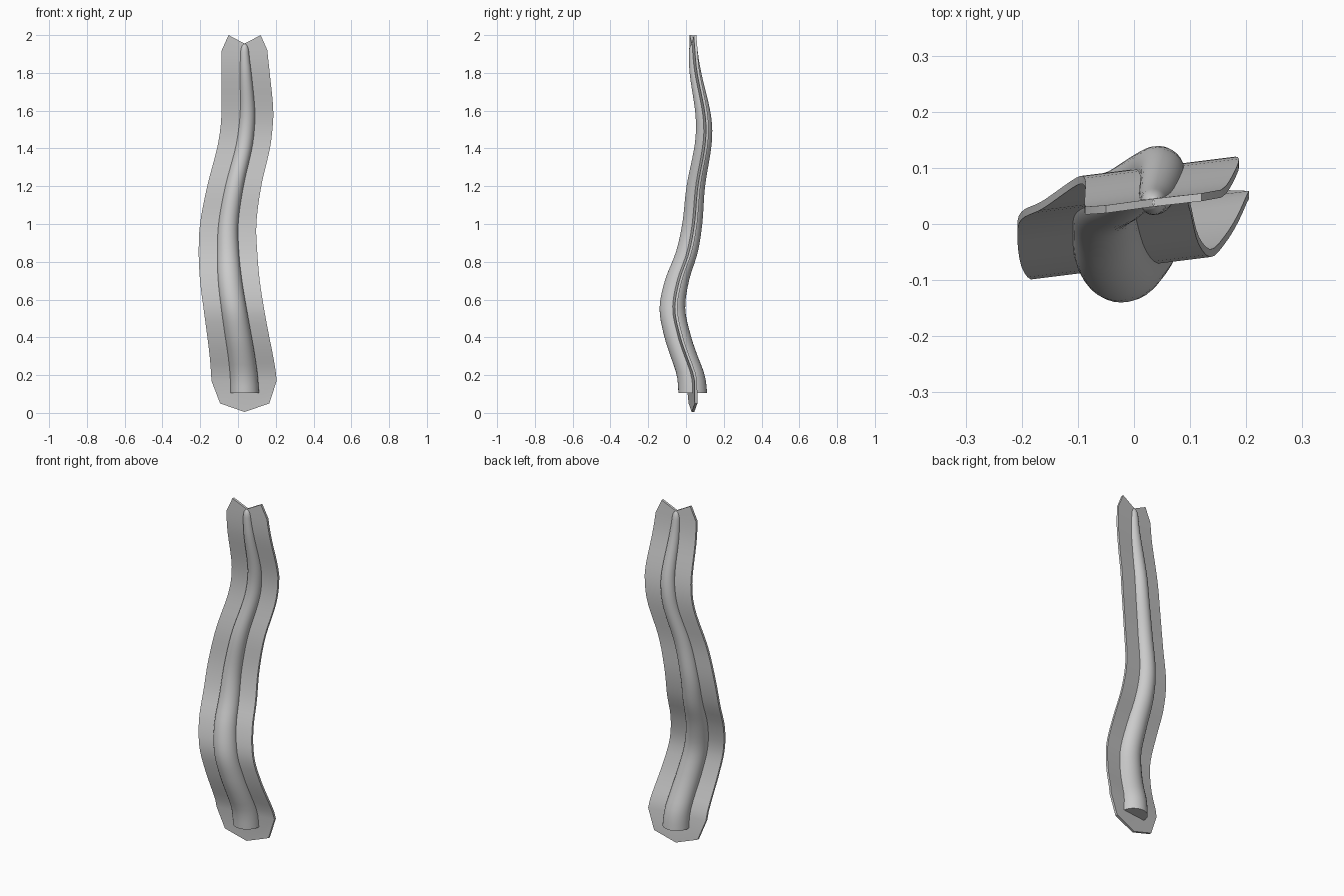
import bpy, bmesh, math

if "Cube" in bpy.data.objects:
    bpy.data.objects.remove(bpy.data.objects["Cube"])

# Spine stations: z, centre x, centre y, body radius, fin half width
SPINE = [
    (0.0, 0.035, 0.037, 0.076, 0.174), (0.1, 0.035, 0.036, 0.076, 0.174),
    (0.2, 0.030, 0.025, 0.074, 0.172), (0.3, 0.018, -0.010, 0.072, 0.168),
    (0.4, 0.002, -0.043, 0.071, 0.164), (0.55, -0.022, -0.072, 0.068, 0.160),
    (0.7, -0.043, -0.048, 0.064, 0.158), (0.85, -0.053, 0.004, 0.058, 0.155),
    (1.0, -0.052, 0.033, 0.053, 0.149), (1.2, -0.020, 0.052, 0.049, 0.143),
    (1.4, 0.029, 0.088, 0.045, 0.140), (1.5, 0.044, 0.096, 0.043, 0.138),
    (1.6, 0.050, 0.088, 0.040, 0.137), (1.8, 0.040, 0.050, 0.031, 0.128),
    (1.9, 0.035, 0.040, 0.024, 0.122), (2.0, 0.035, 0.037, 0.020, 0.115),
]


def sample(z):
    """Smooth (Hermite) interpolation of the spine table at height z."""
    z = min(max(z, 0.0), 2.0)
    i = max(k for k in range(len(SPINE) - 1) if SPINE[k][0] <= z)
    a, b = SPINE[i], SPINE[i + 1]
    p, q = SPINE[max(i - 1, 0)], SPINE[min(i + 2, len(SPINE) - 1)]
    h = b[0] - a[0]
    t = (z - a[0]) / h
    out = []
    for c in range(1, 5):
        m0 = (b[c] - p[c]) / (b[0] - p[0]) * h
        m1 = (q[c] - a[c]) / (q[0] - a[0]) * h
        out.append((2*t**3 - 3*t*t + 1) * a[c] + (t**3 - 2*t*t + t) * m0
                   + (3*t*t - 2*t**3) * b[c] + (t**3 - t*t) * m1)
    return out


def finish(bm, name):
    bmesh.ops.recalc_face_normals(bm, faces=bm.faces)
    mesh = bpy.data.meshes.new(name)
    bm.to_mesh(mesh)
    bm.free()
    ob = bpy.data.objects.new(name, mesh)
    bpy.context.collection.objects.link(ob)
    bpy.ops.object.select_all(action='DESELECT')
    bpy.context.view_layer.objects.active = ob
    ob.select_set(True)
    bpy.ops.object.shade_smooth_by_angle(angle=math.radians(35))
    return ob


# Tapered round body with a flat foot and a rounded tip
BASE, TIP, SIDES = 0.105, 1.957, 32
bm = bmesh.new()
levels = [BASE + (1.91 - BASE) * i / 48 for i in range(49)] + [1.925, 1.938, 1.948, 1.954]
rings = []
for z in levels:
    cx, cy, r, _ = sample(z)
    if z > 1.91:
        r *= math.sqrt(1 - ((z - 1.91) / (TIP - 1.91)) ** 2)
    rings.append([bm.verts.new((cx + r * math.cos(2 * math.pi * k / SIDES),
                                cy + r * math.sin(2 * math.pi * k / SIDES), z))
                  for k in range(SIDES)])
tip = bm.verts.new((*sample(TIP)[:2], TIP))
for lo, hi in zip(rings, rings[1:]):
    for k in range(SIDES):
        n = (k + 1) % SIDES
        bm.faces.new((lo[k], lo[n], hi[n], hi[k]))
for k in range(SIDES):
    bm.faces.new((rings[-1][k], rings[-1][(k + 1) % SIDES], tip))
bm.faces.new(rings[0])
finish(bm, "tapered_body")

# Wavy flat fin: pointed at the bottom, notched at the top
# Rows: centre z, outer z, half width (None = from spine)
rows = [(0.005, 0.05, 0.13)]
rows += [(z, z, None) for z in [0.17 + (1.92 - 0.17) * i / 40 for i in range(41)]]
rows += [(1.955, 2.0, 0.085)]
TILT, THICK = 0.125, 0.014
bm = bmesh.new()
grid = []
for zc, zo, w in rows:
    line = []
    for s, z in ((-1, zo), (0, zc), (1, zo)):
        cx, cy, _, sw = sample(z)
        d = s * (w or sw)
        line.append([bm.verts.new((cx + d, cy + d * TILT + side * THICK / 2, z))
                     for side in (-1, 1)])
    grid.append(line)
for a, b in zip(grid, grid[1:]):
    for c in (0, 1):
        for f in (0, 1):
            bm.faces.new((a[c][f], a[c + 1][f], b[c + 1][f], b[c][f]))
    for c in (0, 2):
        bm.faces.new((a[c][0], a[c][1], b[c][1], b[c][0]))
for line in (grid[0], grid[-1]):
    for c in (0, 1):
        bm.faces.new((line[c][0], line[c + 1][0], line[c + 1][1], line[c][1]))
finish(bm, "wavy_fin")
